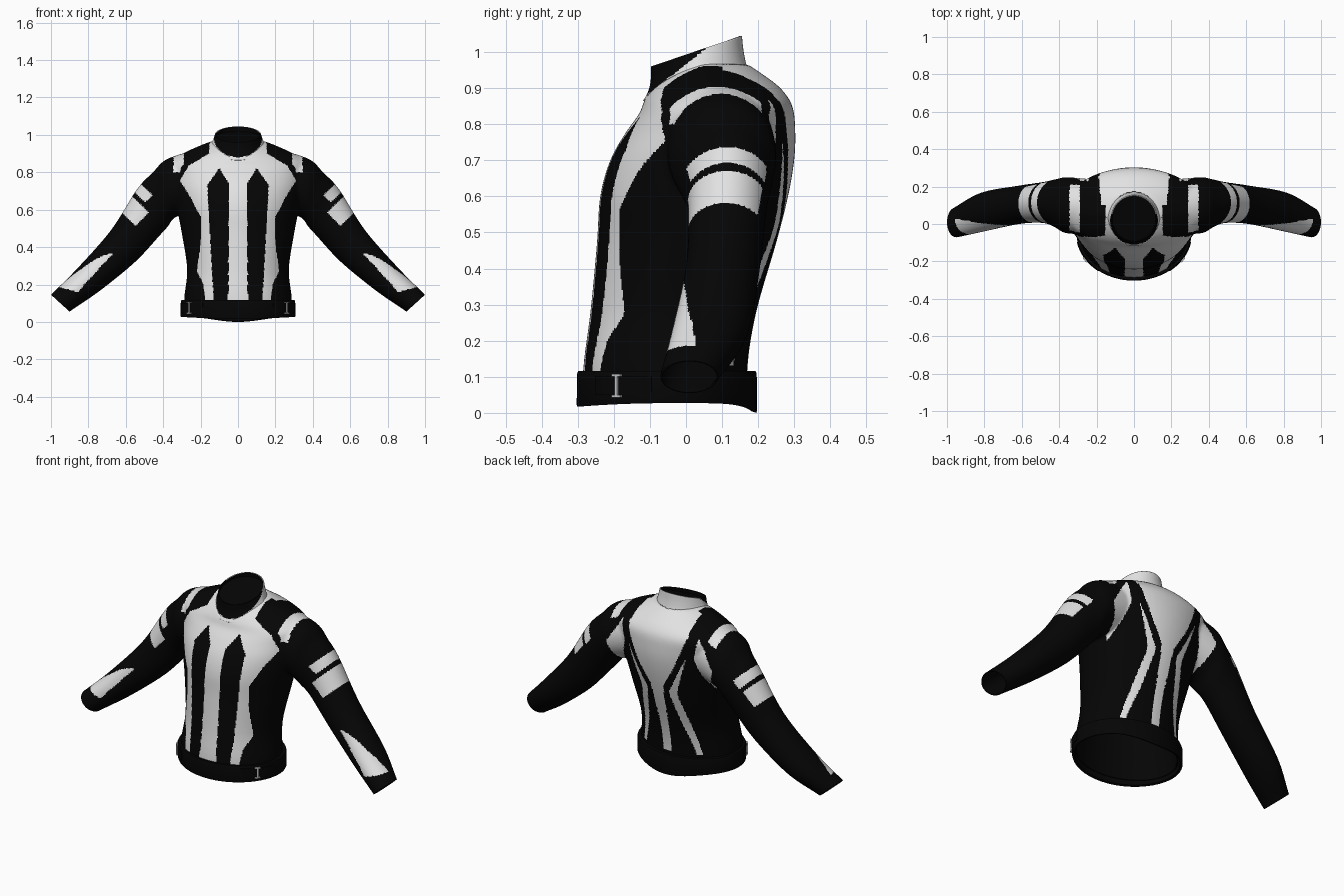
import bpy, bmesh, math
from mathutils import Vector

if "Cube" in bpy.data.objects:
    bpy.data.objects.remove(bpy.data.objects["Cube"])

def material(name, c):
    m = bpy.data.materials.new(name)
    m.diffuse_color = (*c, 1)
    m.use_nodes = True
    m.node_tree.nodes["Principled BSDF"].inputs["Base Color"].default_value = m.diffuse_color
    return m

WHITE = material("white_leather", (0.76, 0.76, 0.76))
BLACK = material("black_leather", (0.0015, 0.0015, 0.0015))
METAL = material("buckle_grey", (0.6, 0.6, 0.6))
N = 64

def smooth_stations(st, steps=5):
    """Catmull-Rom interpolation of parameter tuples."""
    out = []
    for i in range(len(st) - 1):
        p0, p1, p2, p3 = st[max(i - 1, 0)], st[i], st[i + 1], st[min(i + 2, len(st) - 1)]
        for k in range(steps):
            t = k / steps
            out.append([0.5 * (2 * b + (c - a) * t + (2 * a - 5 * b + 4 * c - d) * t * t
                               + (3 * b - a - 3 * c + d) * t ** 3)
                        for a, b, c, d in zip(p0, p1, p2, p3)])
    return out + [list(st[-1])]

def loft(bm, rings, caps=False, closed=False):
    vs = [[bm.verts.new(p) for p in r] for r in rings]
    pairs = list(zip(vs, vs[1:])) + ([(vs[-1], vs[0])] if closed else [])
    for a, b in pairs:
        for i in range(len(a)):
            j = (i + 1) % len(a)
            bm.faces.new((a[i], a[j], b[j], b[i]))
    if caps:
        bm.faces.new(vs[0][::-1])
        bm.faces.new(vs[-1])

def finish(bm, name, mats, recalc=True):
    if recalc:
        bmesh.ops.recalc_face_normals(bm, faces=bm.faces[:])
    me = bpy.data.meshes.new(name)
    bm.to_mesh(me)
    bm.free()
    ob = bpy.data.objects.new(name, me)
    bpy.context.collection.objects.link(ob)
    for m in mats:
        me.materials.append(m)
    for o in bpy.context.selected_objects:
        o.select_set(False)
    ob.select_set(True)
    bpy.context.view_layer.objects.active = ob
    return ob

def apply_mod(ob, kind, **kw):
    m = ob.modifiers.new(kind.lower(), kind)
    for k, v in kw.items():
        setattr(m, k, v)
    bpy.ops.object.modifier_apply(modifier=m.name)

def circle():
    return [(math.cos(2 * math.pi * i / N), math.sin(2 * math.pi * i / N)) for i in range(N)]

# ---- jacket body: torso and sleeves fused into one skin
def torso_ring(p):
    z, hw, yf, yb, tilt = p
    return [(hw * c, (yf + yb) / 2 + (yb - yf) / 2 * s,
             z + tilt * min(0, (yf + yb) / 2 + (yb - yf) / 2 * s - 0.05)) for c, s in circle()]

torso = [(-.03, .285, -.285, .175, 0), (.12, .288, -.285, .17, 0), (.28, .272, -.265, .195, 0),
         (.47, .30, -.247, .25, 0), (.60, .325, -.238, .283, 0), (.70, .345, -.21, .30, 0),
         (.78, .36, -.165, .303, 0), (.85, .37, -.128, .295, .1), (.90, .295, -.115, .262, .2),
         (.94, .21, -.09, .21, .25), (.967, .14, -.05, .17, .25)]

def sleeve_ring(p, side):
    tx, tz, bx, bz, y0, y1 = p
    return [(side * ((tx + bx) / 2 + (tx - bx) / 2 * c), (y0 + y1) / 2 + (y1 - y0) / 2 * s,
             (tz + bz) / 2 + (tz - bz) / 2 * c) for c, s in circle()]

# top x, top z, bottom x, bottom z, front y, back y
sleeve = [(.25, .915, .22, .60, -.05, .24), (.385, .868, .335, .56, -.05, .25),
          (.455, .80, .375, .51, -.02, .24), (.54, .71, .42, .46, .005, .225),
          (.68, .49, .55, .32, 0, .205), (.87, .275, .74, .165, -.04, .17),
          (1.0, .147, .90, .055, -.072, .09), (1.03, .118, .93, .025, -.075, .085)]

bm = bmesh.new()
loft(bm, [torso_ring(p) for p in smooth_stations(torso)], caps=True)
for side in (1, -1):
    loft(bm, [sleeve_ring(p, side) for p in smooth_stations(sleeve)], caps=True)
body = finish(bm, "jacket_body", [WHITE, BLACK])
apply_mod(body, 'REMESH', mode='VOXEL', voxel_size=0.0075)
apply_mod(body, 'SMOOTH', factor=0.5, iterations=12)

# painted panels, as outlines on |x|, z
FRONT = [(0, 0), (.175, 0), (.175, .12), (.185, .2), (.22, .27), (.2, .42), (.2, .56), (.25, .66),
         (.31, .755), (.265, .835), (.155, .90), (.14, 1.1), (0, 1.1)]
FRONT_STRIPE = [(.053, 0), (.05, .74), (.10, .825), (.165, .73), (.13, .115), (.13, 0)]
YOKE = [(0, .13), (.028, .13), (.03, .4), (.04, .555), (.12, .69), (.165, .80), (.19, .87), (.15, 1.1), (0, 1.1)]
BACK_STRIPE = [(.19, .76), (.113, .52), (.152, .31), (.19, .13), (.165, .13), (.112, .30), (.068, .52)]
BLADE = [(.245, .87), (.225, .745), (.285, .55), (.345, .71)]
FOREARM = [(.65, .415), (.64, .395), (.858, .16), (.97, .19)]

def inside(poly, x, z):
    hit = False
    for (x1, z1), (x2, z2) in zip(poly, poly[1:] + poly[:1]):
        if (z1 > z) != (z2 > z) and x < x1 + (z - z1) * (x2 - x1) / (z2 - z1):
            hit = not hit
    return hit

def is_white(x, y, z):
    x = abs(x)
    along, out = .695 * x - .72 * z, .72 * x + .695 * z    # upper arm axes
    if .29 < x < .345 and z > .80 and -.045 < y < .21:     # shoulder bar
        return True
    if x > .42 and 0 < y < .222:                           # upper arm bands
        lift = .7 * max(0, y - .13)
        if -.17 < along < -.115 and out > .80 or -.09 < along < .01 and out > .75 + lift:
            return True
    if y < .1:
        if inside(FOREARM, x, z):
            return y < .03 - .2 * (z - .18)
        return (z > .7 or y < -.04) and inside(FRONT, x, z) and not inside(FRONT_STRIPE, x, z)
    return any(inside(p, x, z) for p in (YOKE, BACK_STRIPE, BLADE))

bm = bmesh.new()
bm.from_mesh(body.data)

def cut(co, no):
    bmesh.ops.bisect_plane(bm, geom=bm.verts[:] + bm.edges[:] + bm.faces[:],
                           plane_co=co, plane_no=no, clear_outer=True)

cut((0, 0, .05), (0, 0, -1))                               # open hem
for side in (1, -1):
    cut((side, 0, .147), (side * .68, 0, -.735))           # open cuffs
hole = []
for f in bm.faces:
    c = f.calc_center_median()
    f.smooth = True
    f.material_index = 0 if is_white(*c) else 1
    if c.z > .8 and (c.x / .128) ** 2 + ((c.y - .03) / .142) ** 2 < 1:
        hole.append(f)
bmesh.ops.delete(bm, geom=hole, context='FACES')           # neck opening
bm.to_mesh(body.data)
bm.free()
# dark lining
apply_mod(body, 'SOLIDIFY', thickness=0.006, offset=-1, material_offset=1, material_offset_rim=1)

# ---- stand-up collar with a dark throat panel at the front
def collar_ring(p):
    hw, yc, d, front, mid, back = p
    return [(hw * c, yc + d * s, mid + ((back - mid) * s if s > 0 else (mid - front) * s)) for c, s in circle()]

bm = bmesh.new()
params = [(.150, .034, .153, .865, .943, .930), (.137, .032, .138, .888, .965, .957),
          (.129, .031, .129, .92, .985, 1.0), (.122, .029, .126, .96, 1.003, 1.045)]
loft(bm, [collar_ring(p) for p in smooth_stations(params, 7)])
for f in bm.faces:
    f.smooth = True
    c = f.calc_center_median()
    f.material_index = 1 if c.z > .888 + .78 * (c.y + .1) and c.y < .06 else 0
collar = finish(bm, "collar", [WHITE, BLACK], recalc=False)
apply_mod(collar, 'SOLIDIFY', thickness=0.006, offset=-1, material_offset=1, material_offset_rim=0)

# dark lining across the neck, just below the rim
bm = bmesh.new()
bm.faces.new([bm.verts.new(p) for p in collar_ring((.119, .03, .123, .94, .985, 1.02))])
finish(bm, "neck_lining", [BLACK], recalc=False)

# ---- waistband
A, B, YC = .307, .25, -.053
def band_ring(grow, z, dip):
    return [((A + grow) * c, YC + (B + grow) * s, z - dip * (.027 * s ** 6 if s > 0 else .010 * s * s))
            for c, s in circle()]

bm = bmesh.new()
loft(bm, [band_ring(g, z, d) for g, z, d in
          ((-.014, .031, 1), (-.002, .027, 1), (0, .033, 1), (-.001, .108, 0), (-.004, .116, 0), (-.025, .116, 0))],
     closed=True)
for f in bm.faces:
    f.smooth = True
finish(bm, "waistband", [BLACK])
bpy.ops.object.shade_smooth_by_angle()

# ---- waist adjusters: raised strap and I-shaped slider on each side
def box(bm, loc, ang, size):
    ca, sa = math.cos(ang), math.sin(ang)
    for v in bmesh.ops.create_cube(bm, size=1)["verts"]:
        x, y, z = (v.co[i] * size[i] for i in range(3))
        v.co = Vector((x * ca - y * sa, x * sa + y * ca, z)) + Vector(loc)

for side, tag in ((1, "left"), (-1, "right")):
    bm = bmesh.new()
    rows = []
    for i in range(13):
        t = math.radians(-52 + i * 42 / 12)
        rows.append([(side * (A + g) * math.cos(t), YC + (B + g) * math.sin(t), z)
                     for g, z in ((-.004, .05), (.003, .05), (.003, .102), (-.004, .102))])
    loft(bm, rows, caps=True)
    finish(bm, "waist_strap_" + tag, [BLACK])
    bm = bmesh.new()
    t = math.radians(-33)
    ang = math.atan2(math.sin(t) / B, side * math.cos(t) / A)
    px, py = side * (A + .005) * math.cos(t), YC + (B + .005) * math.sin(t)
    box(bm, (px, py, .076), ang, (.008, .008, .06))
    for z in (.046, .104):
        box(bm, (px, py, z), ang, (.008, .030, .007))
    finish(bm, "waist_slider_" + tag, [METAL])
